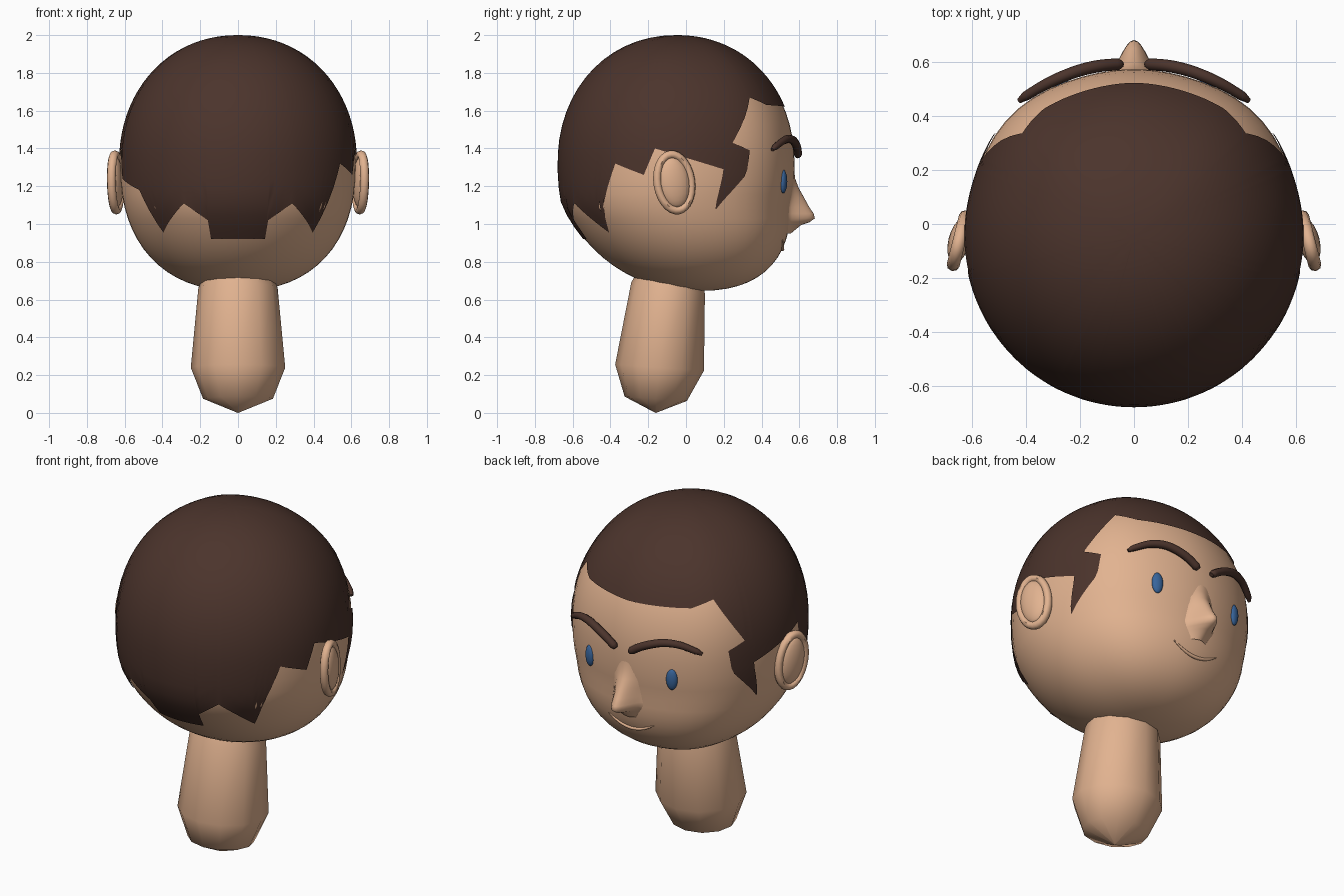
import bpy, bmesh, math
from mathutils import Vector, Matrix

if "Cube" in bpy.data.objects:
    bpy.data.objects.remove(bpy.data.objects["Cube"])

RAD, HGT, MID = 0.63, 0.68, 1.32
P_UP, P_LOW = 2.1, 2.3         # roundness exponents of crown and jaw


def material(name, rgb):
    m = bpy.data.materials.new(name)
    m.diffuse_color = (*rgb, 1)
    m.use_nodes = True
    m.node_tree.nodes["Principled BSDF"].inputs["Base Color"].default_value = m.diffuse_color
    return m


skin = material("skin", (0.76, 0.45, 0.28))
brown = material("dark brown hair", (0.071, 0.034, 0.025))
blue = material("iris blue", (0.04, 0.13, 0.33))


def finish(ob, mat, angle=50):
    ob.data.materials.append(mat)
    bpy.ops.object.select_all(action='DESELECT')
    ob.select_set(True)
    bpy.context.view_layer.objects.active = ob
    bpy.ops.object.shade_smooth_by_angle(angle=math.radians(angle))
    return ob


def from_bmesh(name, bm, mat, angle=50, centre=None):
    bmesh.ops.remove_doubles(bm, verts=bm.verts, dist=1e-4)
    bmesh.ops.recalc_face_normals(bm, faces=bm.faces)
    if centre:                 # open shells: face away from the centre
        for f in bm.faces:
            if f.normal.dot(f.calc_center_median() - Vector(centre)) < 0:
                f.normal_flip()
    me = bpy.data.meshes.new(name)
    bm.to_mesh(me)
    bm.free()
    ob = bpy.data.objects.new(name, me)
    bpy.context.collection.objects.link(ob)
    return finish(ob, mat, angle)


def add_grid(bm, rows, closed=False):
    vs = [[bm.verts.new(p) for p in r] for r in rows]
    for a, b in zip(vs, vs[1:]):
        n = len(a)
        for i in range(n if closed else n - 1):
            j = (i + 1) % n
            bm.faces.new((a[i], a[j], b[j], b[i]))


def lerp_table(table, t):
    for (a, *u), (b, *v) in zip(table, table[1:]):
        if a <= t <= b:
            k = (t - a) / (b - a)
            return [p + (q - p) * k for p, q in zip(u, v)]
    return list(table[-1][1:])


def skull(az, phi, scale=1.0):
    """Point on the skull at azimuth (degrees) and latitude parameter."""
    s = math.sin(phi)
    p = P_UP if s > 0 else P_LOW
    z = MID + HGT * math.copysign(abs(s) ** (2 / p), s) * scale
    r = RAD * max(0, math.cos(phi)) ** (2 / p) * scale
    a = math.radians(az)
    if math.sin(a) > 0:        # fuller temples
        r *= 1 + 0.03 * math.sin(2 * a) ** 4
    y = -0.05 + max(0, 1.1 - z) / 0.46 * 0.12
    return (r * math.cos(a), y + r * math.sin(a), z)


def latitude(z):
    e = (z - MID) / HGT
    p = P_UP if e > 0 else P_LOW
    return math.copysign(math.asin(min(1, abs(e) ** (p / 2))), e)


# head
bm = bmesh.new()
add_grid(bm, [[skull(i * 6, math.radians(-90 + 180 * j / 32), 0.991) for i in range(60)]
              for j in range(33)], closed=True)
from_bmesh("head", bm, skin)

# hair cap: hairline height by azimuth, from nape (-90) to forehead (90)
nape = [(-90, 0.92), (-74.7, 0.92), (-74.2, 1.02), (-62, 1.11), (-45, 0.955)]
front = [(-10.5, 1.40), (23, 1.29), (28, 1.43), (43, 1.67), (55, 1.63), (90, 1.62)]
right_line = nape + [(-31, 1.32), (-16, 1.26)] + front
left_line = nape + [(-33, 1.18), (-13, 1.24)] + front
sideburn = [(0, 1.43, 22, 28), (1, 1.39, 22, 37), (2, 1.29, 23, 35.5),
            (3, 1.25, 22.5, 34), (4, 1.08, 19.3, 19.8)]
bm = bmesh.new()
for line, flip in ((right_line, False), (left_line, True)):
    stops = sorted({a for a, _ in line} | set(range(-90, 91, 3)))
    cols = []
    for az in stops:
        lo = latitude(lerp_table(line, az)[0])
        real = 180 - az if flip else az
        cols.append([skull(real, lo + (math.pi / 2 - lo) * j / 20) for j in range(21)])
    add_grid(bm, cols)
    rows = []
    for k in range(17):
        z, a0, a1 = lerp_table(sideburn, k / 4)
        angs = [a0 + (a1 - a0) * i / 6 for i in range(7)]
        rows.append([skull(180 - a if flip else a, latitude(z)) for a in angs])
    add_grid(bm, rows)
bmesh.ops.dissolve_degenerate(bm, dist=1e-5, edges=bm.edges)
from_bmesh("hair", bm, brown, 60, centre=(0, -0.03, 1.3))

# neck: rings of (height, centre y, half width x, half depth y, tilt)
rings = [(0.0, -0.16, 0.001, 0.001, 0), (0.075, -0.16, 0.185, 0.165, -0.07),
         (0.24, -0.14, 0.25, 0.235, -0.07), (0.66, -0.095, 0.21, 0.195, -0.15),
         (0.76, -0.08, 0.17, 0.16, -0.15)]
bm = bmesh.new()
rows = []
for z, cy, rx, ry, tilt in rings:
    ang = [math.tau * i / 12 for i in range(12)]
    rows.append([(rx * math.cos(a), cy + ry * math.sin(a), z + tilt * ry * math.sin(a))
                 for a in ang])
add_grid(bm, rows, closed=True)
from_bmesh("neck", bm, skin, 60)

# nose: swelling out of the face, sections of (height, half width, front y)
sections = [(1.29, 0.06, 0.572), (1.24, 0.08, 0.578), (1.19, 0.095, 0.597),
            (1.14, 0.10, 0.625), (1.09, 0.105, 0.652), (1.055, 0.11, 0.676),
            (1.03, 0.11, 0.682), (1.01, 0.10, 0.655), (0.995, 0.09, 0.61),
            (0.95, 0.07, 0.555)]
bm = bmesh.new()
rows = []
for z, w, f in sections:
    row = []
    for i in range(17):
        t = i / 8 - 1
        x = w * t
        r = skull(90, latitude(z), 0.988)[1]
        cy = -0.05 + max(0, 1.1 - z) / 0.46 * 0.12
        base = cy + math.sqrt((r - cy) ** 2 - x * x) - 0.004
        row.append((x, base + max(0, f - base) * (0.5 + 0.5 * math.cos(math.pi * t)), z))
    rows.append(row)
add_grid(bm, rows)
from_bmesh("nose", bm, skin, 70, centre=(0, 0.3, 1.1))


def ellipsoid(name, loc, size, rot, mat):
    bm = bmesh.new()
    m = Matrix.Translation(loc) @ rot @ Matrix.Diagonal((*size, 1))
    bmesh.ops.create_uvsphere(bm, u_segments=20, v_segments=12, radius=1, matrix=m)
    return from_bmesh(name, bm, mat)


def tube(name, pts, radii, mat):
    cu = bpy.data.curves.new(name, 'CURVE')
    cu.dimensions = '3D'
    cu.bevel_depth = 1.0
    cu.bevel_resolution = 2
    cu.use_fill_caps = True
    cu.resolution_u = 6
    sp = cu.splines.new('BEZIER')
    sp.bezier_points.add(len(pts) - 1)
    for b, p, r in zip(sp.bezier_points, pts, radii):
        b.co, b.radius = p, r
        b.handle_left_type = b.handle_right_type = 'AUTO'
    ob = bpy.data.objects.new(name, cu)
    bpy.context.collection.objects.link(ob)
    bpy.ops.object.select_all(action='DESELECT')
    bpy.context.view_layer.objects.active = ob
    ob.select_set(True)
    bpy.ops.object.convert(target='MESH')
    return finish(bpy.context.view_layer.objects.active, mat)


for s, side in ((1, "right"), (-1, "left")):
    # ear: full inner lobe with a rolled rim
    rot = Matrix.Rotation(s * math.radians(14), 4, 'Z') @ Matrix.Rotation(math.radians(9), 4, 'X')
    loc = Vector((s * 0.648, -0.062, 1.22))
    ellipsoid(side + "_ear", loc, (0.04, 0.085, 0.135), rot, skin)
    rim = []
    for i in range(29):
        t = math.tau * i / 28
        ring = []
        for j in range(8):
            u = math.tau * j / 8
            k = 0.022 * math.cos(u)
            ring.append(loc + rot @ Vector((0.024 * math.sin(u), (0.092 + k) * math.cos(t),
                                            (0.149 + k) * math.sin(t))))
        rim.append(ring)
    bm = bmesh.new()
    add_grid(bm, rim, closed=True)
    from_bmesh(side + "_ear_rim", bm, skin)

    # narrow eye, turned slightly to follow the face
    turn = Matrix.Rotation(-s * math.radians(18), 4, 'Z')
    ellipsoid(side + "_eye", (s * 0.268, 0.515, 1.225), (0.032, 0.02, 0.062), turn, blue)

    # eyebrow
    tube(side + "_eyebrow",
         [(s * 0.046, 0.592, 1.357), (s * 0.058, 0.592, 1.368), (s * 0.16, 0.58, 1.425),
          (s * 0.28, 0.54, 1.45), (s * 0.40, 0.475, 1.41), (s * 0.425, 0.457, 1.393)],
         [0.013, 0.022, 0.023, 0.022, 0.018, 0.01], brown)

# smiling mouth following the face
pts = []
for i in range(7):
    k = i / 3 - 1
    pts.append(skull(90 + 16 * k, latitude(0.862 + 0.05 * k * k), 0.992))
tube("mouth", pts, [0.003, 0.007, 0.009, 0.010, 0.009, 0.007, 0.003], skin)
